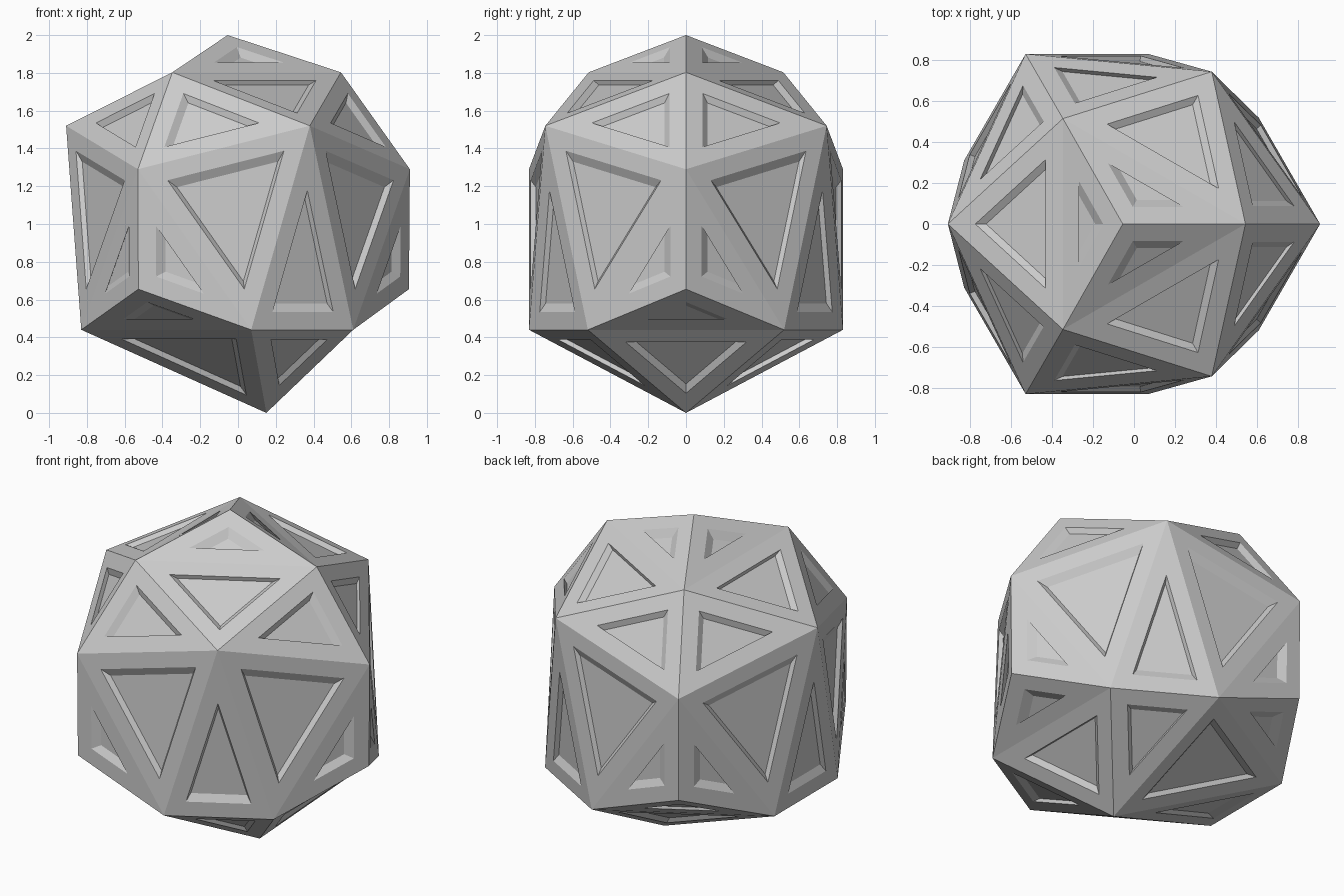
import bpy, bmesh
from math import sin, cos, radians
from mathutils import Vector

if "Cube" in bpy.data.objects:
    bpy.data.objects.remove(bpy.data.objects["Cube"])

CENTRE = Vector((-0.05, 0, 0.92))   # three-fold axis and heart of the solid
BORDER = 0.095                      # flat rim around every recess
SHRINK = 0.13                       # recess floors shrink towards the centre line
DEPTH = 0.025                       # shallow sink of every floor

bm = bmesh.new()


def ring(radius, angle, z):
    """Three vertices spaced 120 degrees round the vertical axis."""
    return [bm.verts.new((CENTRE.x + radius * cos(radians(angle + 120 * k)),
                          radius * sin(radians(angle + 120 * k)), z))
            for k in range(3)]


# Rings of corners from crown to foot
top = bm.verts.new((-0.055, 0, 2.0))
crown = ring(0.595, 0, 1.803)
shoulder = ring(0.86, 60, 1.52)
upper = ring(0.96, 0, 1.29)
lower = ring(0.955, 0, 0.655)
foot_a = ring(0.84, 38.2, 0.44)
foot_b = ring(0.84, -38.2, 0.44)
tip = bm.verts.new((0.15, 0, 0.0))

# Triangular facets, one third of the solid at a time
for k in range(3):
    n = (k + 1) % 3
    c, e, ep, g, h = crown[k], shoulder[k], shoulder[k - 1], upper[k], lower[k]
    a, b = foot_a[k], foot_b[k]
    for tri in ((top, c, crown[n]), (c, e, crown[n]), (c, g, e), (c, ep, g),
                (g, a, e), (g, ep, b), (g, h, a), (g, b, h), (h, b, a),
                (e, a, foot_b[n]), (tip, a, b), (tip, foot_b[n], a)):
        bm.faces.new(tri)
bmesh.ops.recalc_face_normals(bm, faces=bm.faces)

# Flat rim on each facet, then a shallow recess with sloping sides
panels = list(bm.faces)
bmesh.ops.inset_individual(bm, faces=panels, thickness=BORDER, use_even_offset=True)
normals = [f.normal.copy() for f in panels]
bmesh.ops.inset_individual(bm, faces=panels, thickness=0.001, use_even_offset=True)
for f, n in zip(panels, normals):
    foot = CENTRE + n * n.dot(f.verts[0].co - CENTRE)
    for v in f.verts:
        v.co = v.co.lerp(foot, SHRINK) - n * DEPTH

mesh = bpy.data.meshes.new("faceted_ball")
bm.to_mesh(mesh)
bm.free()
bpy.context.collection.objects.link(bpy.data.objects.new("faceted_ball", mesh))
